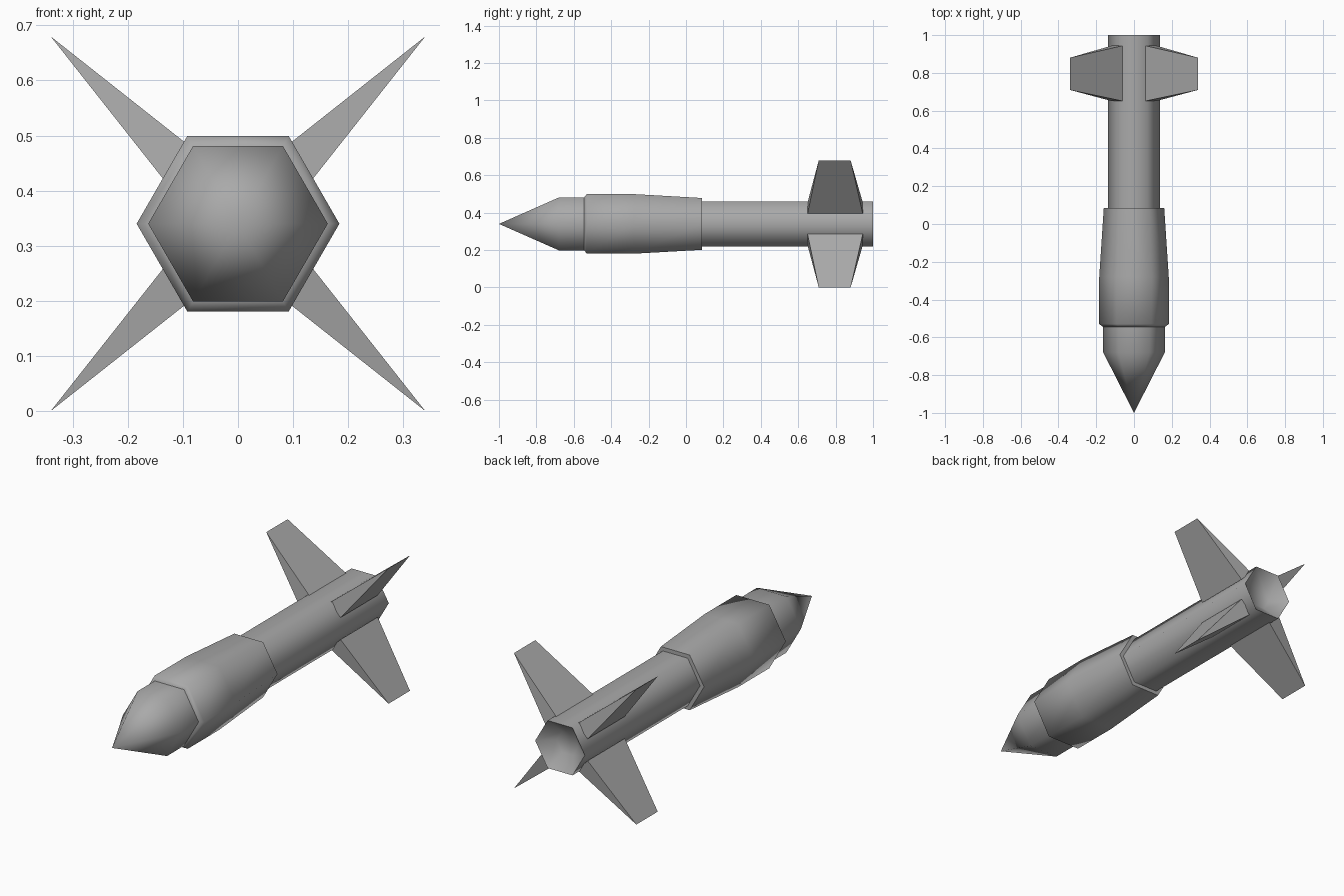
import bpy
import bmesh
import math

SIDES = 6
AXIS_Z = 0.34

cube = bpy.data.objects.get("Cube")
if cube:
    bpy.data.objects.remove(cube, do_unlink=True)

grey = bpy.data.materials.new("grey metal")
grey.use_nodes = True
colour = (0.4, 0.4, 0.4, 1)
grey.diffuse_color = colour
grey.node_tree.nodes["Principled BSDF"].inputs["Base Color"].default_value = colour


def finish(name, bm, angle):
    """Turn a bmesh into a shaded, coloured object on the body axis."""
    bmesh.ops.recalc_face_normals(bm, faces=bm.faces)
    mesh = bpy.data.meshes.new(name)
    bm.to_mesh(mesh)
    bm.free()
    mesh.materials.append(grey)
    obj = bpy.data.objects.new(name, mesh)
    obj.location.z = AXIS_Z
    bpy.context.collection.objects.link(obj)
    bpy.ops.object.select_all(action="DESELECT")
    obj.select_set(True)
    bpy.context.view_layer.objects.active = obj
    bpy.ops.object.shade_smooth_by_angle(angle=math.radians(angle))
    return obj


def hex_lathe(name, profile):
    """Six-sided body along y from (y, radius) points; zero radius is a point."""
    bm = bmesh.new()
    rings = []
    for y, r in profile:
        count = SIDES if r > 0 else 1
        rings.append([bm.verts.new((r * math.cos(math.tau * i / SIDES), y,
                                    r * math.sin(math.tau * i / SIDES)))
                      for i in range(count)])
    for a, b in zip(rings, rings[1:]):
        for i in range(SIDES):
            j = (i + 1) % SIDES
            corners = [a[i % len(a)], a[j % len(a)], b[j % len(b)], b[i % len(b)]]
            bm.faces.new(list(dict.fromkeys(corners)))
    return finish(name, bm, 65)


def fin(name, side, up):
    """Wedge with a wide root that narrows to a knife edge at the tip."""
    bm = bmesh.new()
    section = [(0.055, 0.115), (0.115, 0.055), (0.34, 0.34)]
    spans = [(0.65, 0.945), (0.65, 0.945), (0.71, 0.88)]
    front, back = [[bm.verts.new((side * x, span[end], up * z))
                    for (x, z), span in zip(section, spans)] for end in (0, 1)]
    bm.faces.new(front)
    bm.faces.new(back)
    for i in range(3):
        j = (i + 1) % 3
        bm.faces.new((front[i], front[j], back[j], back[i]))
    return finish(name, bm, 30)


# Pointed nose
hex_lathe("nose", [(-1, 0), (-0.68, 0.163), (-0.5, 0.163), (-0.5, 0)])

# Wide middle sleeve, tapering to the rear
hex_lathe("sleeve", [(-0.545, 0), (-0.545, 0.163), (-0.53, 0.184), (-0.28, 0.184),
                     (0.085, 0.16), (0.085, 0)])

# Rear tube with a shallow exhaust hollow
hex_lathe("rear_tube", [(0.05, 0), (0.05, 0.138), (1, 0.138), (0.94, 0.06), (0.94, 0)])

# Four diagonal tail fins
for side, side_name in ((1, "left"), (-1, "right")):
    for up, up_name in ((1, "upper"), (-1, "lower")):
        fin(f"{up_name}_{side_name}_fin", side, up)
